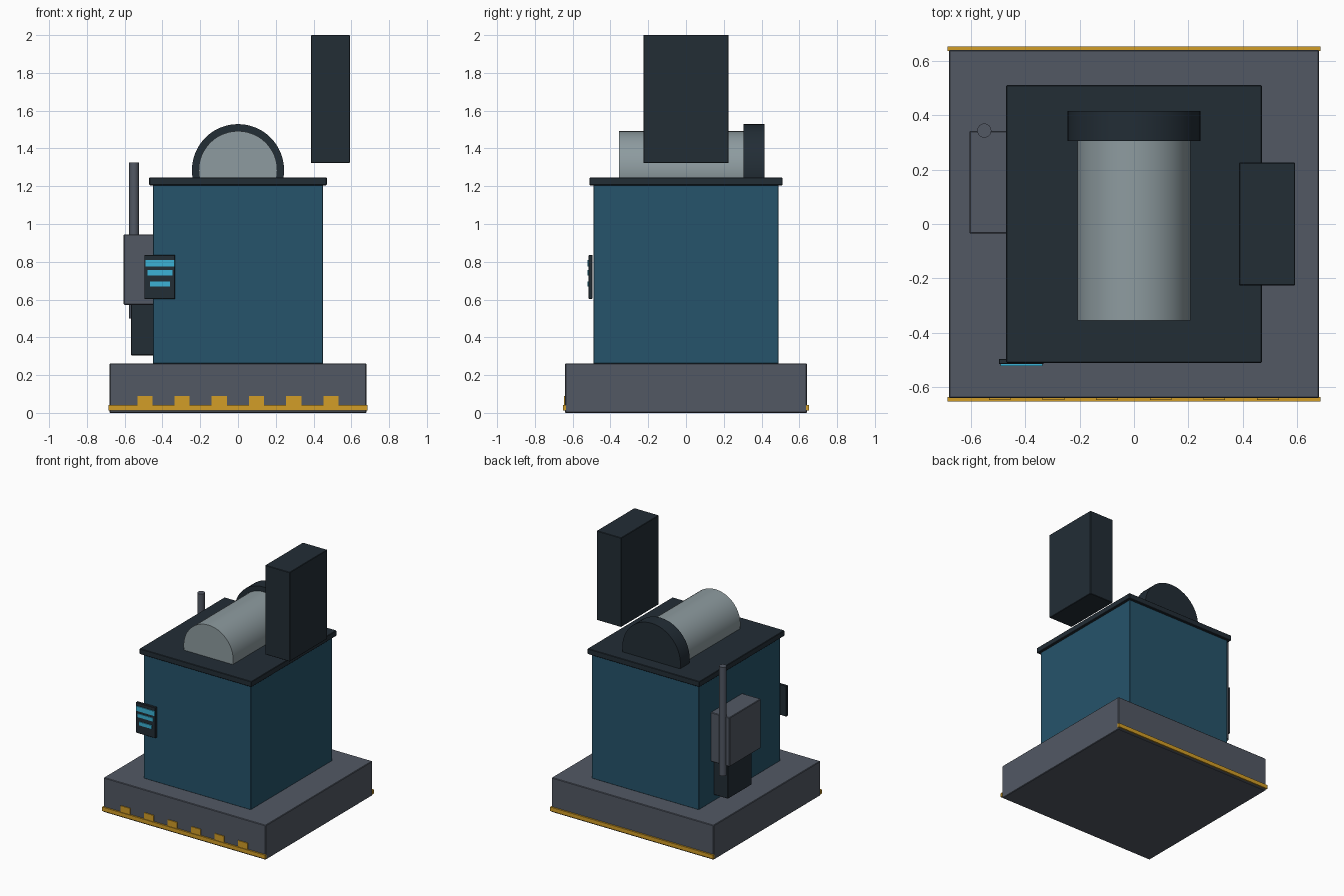
import bpy
import math

cube = bpy.data.objects.get("Cube")
if cube:
    bpy.data.objects.remove(cube, do_unlink=True)


def material(name, rgb):
    mat = bpy.data.materials.new(name)
    mat.use_nodes = True
    mat.diffuse_color = (*rgb, 1)
    bsdf = next(n for n in mat.node_tree.nodes if n.type == 'BSDF_PRINCIPLED')
    bsdf.inputs["Base Color"].default_value = (*rgb, 1)
    return mat


slate = material("slate grey", (0.084, 0.098, 0.127))
blue = material("deep blue", (0.019, 0.087, 0.145))
dark = material("dark charcoal", (0.016, 0.026, 0.036))
steel = material("light steel", (0.27, 0.33, 0.35))
yellow = material("safety yellow", (0.65, 0.34, 0.02))
cyan = material("display cyan", (0.045, 0.45, 0.67))


def box(name, x, y, z, mat, bevel=0.0):
    """Box spanning the given (low, high) ranges, with optionally softened edges."""
    spans = (x, y, z)
    bpy.ops.mesh.primitive_cube_add(size=1, location=[(a + b) / 2 for a, b in spans])
    ob = bpy.context.object
    ob.name = name
    ob.scale = [b - a for a, b in spans]
    bpy.ops.object.transform_apply(location=False, rotation=False, scale=True)
    ob.data.materials.append(mat)
    if bevel:
        mod = ob.modifiers.new("soft edges", 'BEVEL')
        mod.width = bevel
        mod.segments = 1
    return ob


def cylinder(name, radius, length, location, mat, along_y=False, sides=48):
    bpy.ops.mesh.primitive_cylinder_add(
        vertices=sides, radius=radius, depth=length, location=location,
        rotation=(math.pi / 2 if along_y else 0, 0, 0))
    ob = bpy.context.object
    ob.name = name
    ob.data.materials.append(mat)
    bpy.ops.object.shade_smooth_by_angle(angle=math.radians(35))
    return ob


# Plinth with warning trim
box("base", (-0.68, 0.68), (-0.64, 0.64), (0, 0.262), slate, 0.004)
for name, side in (("front_trim", -1), ("back_trim", 1)):
    box(name, (-0.685, 0.685), sorted((side * 0.635, side * 0.652)), (0.012, 0.042), yellow)
for i in range(6):
    x = -0.493 + i * 0.197
    box(f"warning_block_{i + 1}", (x - 0.04, x + 0.04), (-0.647, -0.635), (0.042, 0.09), yellow)

# Cabinet and lid
box("cabinet", (-0.45, 0.45), (-0.49, 0.49), (0.26, 1.21), blue, 0.003)
box("lid", (-0.47, 0.47), (-0.51, 0.51), (1.205, 1.247), dark, 0.003)

# Drum half sunk into the lid
cylinder("drum", 0.208, 0.70, (0, -0.005, 1.284), steel, True)
cylinder("drum_collar", 0.244, 0.11, (0, 0.36, 1.285), dark, True)

# Raised side block
box("upper_block", (0.386, 0.592), (-0.226, 0.226), (1.323, 2.0), dark, 0.003)

# Side equipment
box("side_unit", (-0.605, -0.44), (-0.035, 0.342), (0.572, 0.945), slate, 0.004)
box("side_bracket", (-0.566, -0.44), (0.02, 0.305), (0.305, 0.575), dark, 0.003)
cylinder("pipe", 0.026, 0.825, (-0.55, 0.343, 0.9125), slate, sides=24)

# Control panel with display bars
box("control_panel", (-0.496, -0.333), (-0.515, -0.495), (0.604, 0.836), dark, 0.002)
for i, (half, z, height) in enumerate(((0.077, 0.792, 0.036), (0.066, 0.742, 0.027), (0.053, 0.683, 0.027))):
    box(f"display_bar_{i + 1}", (-0.414 - half, -0.414 + half), (-0.521, -0.513),
        (z - height / 2, z + height / 2), cyan)
